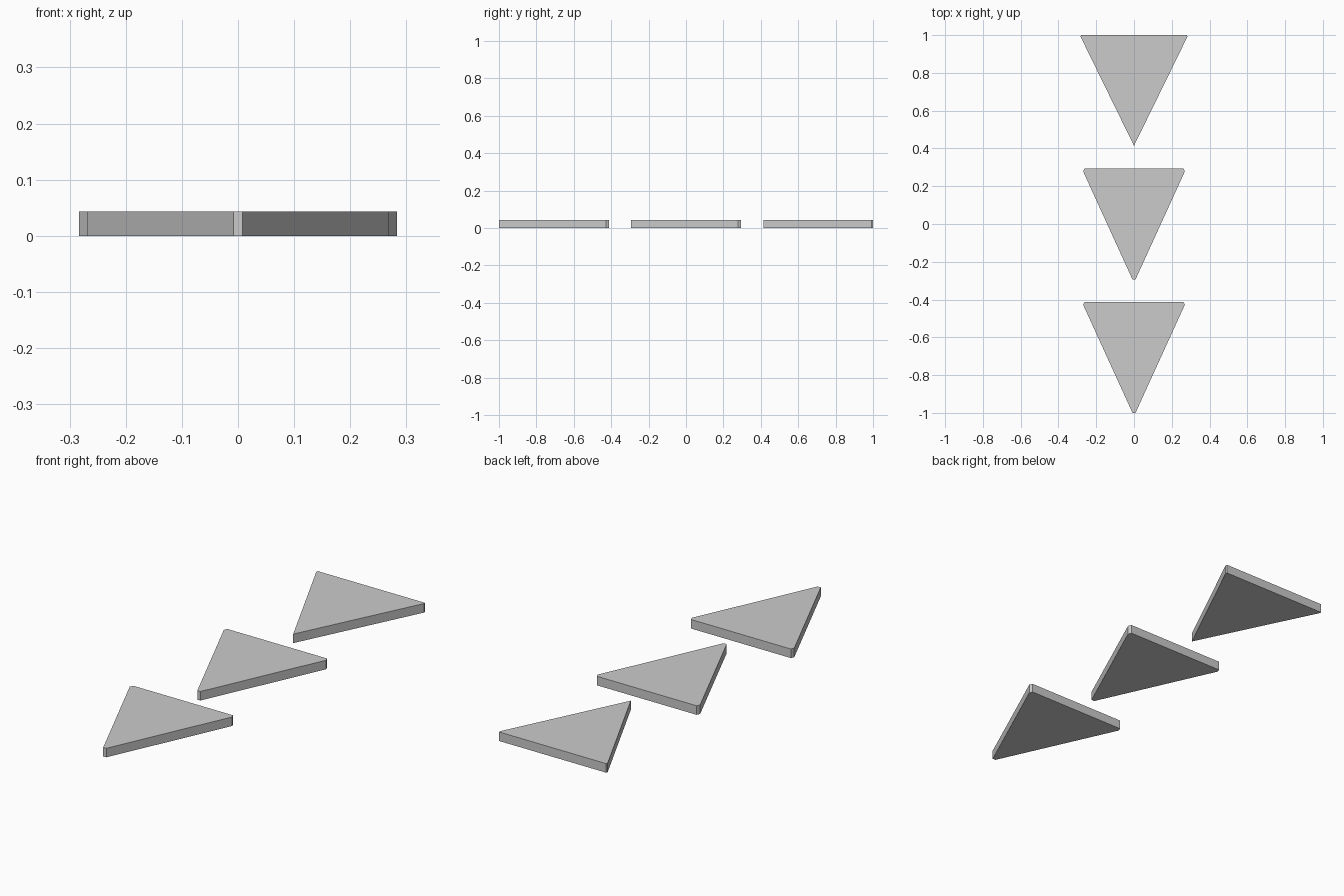
import bpy, bmesh

if "Cube" in bpy.data.objects:
    bpy.data.objects.remove(bpy.data.objects["Cube"])

THICK = 0.043


def plate(name, half_outline):
    """Flat arrowhead: right half of the outline (tip to back edge), mirrored in x and extruded up."""
    left = [(-x, y) for x, y in reversed(half_outline) if x > 0]
    bm = bmesh.new()
    face = bm.faces.new([bm.verts.new((x, y, 0)) for x, y in half_outline + left])
    top = bmesh.ops.extrude_face_region(bm, geom=[face])["geom"]
    for v in top:
        if isinstance(v, bmesh.types.BMVert):
            v.co.z = THICK
    bmesh.ops.recalc_face_normals(bm, faces=bm.faces)
    mesh = bpy.data.meshes.new(name)
    bm.to_mesh(mesh)
    bm.free()
    obj = bpy.data.objects.new(name, mesh)
    bpy.context.collection.objects.link(obj)
    return obj


# Front and middle arrowheads with clipped corners
for name, y in (("front_arrow", -0.706), ("middle_arrow", 0.0)):
    plate(name, [(0.008, y - 0.294), (0.269, y + 0.278),
                 (0.262, y + 0.294)])

# Back arrowhead with sharp tip and nearly sharp corners
plate("back_arrow", [(0, 0.414), (0.283, 0.992), (0.281, 1.0)])
